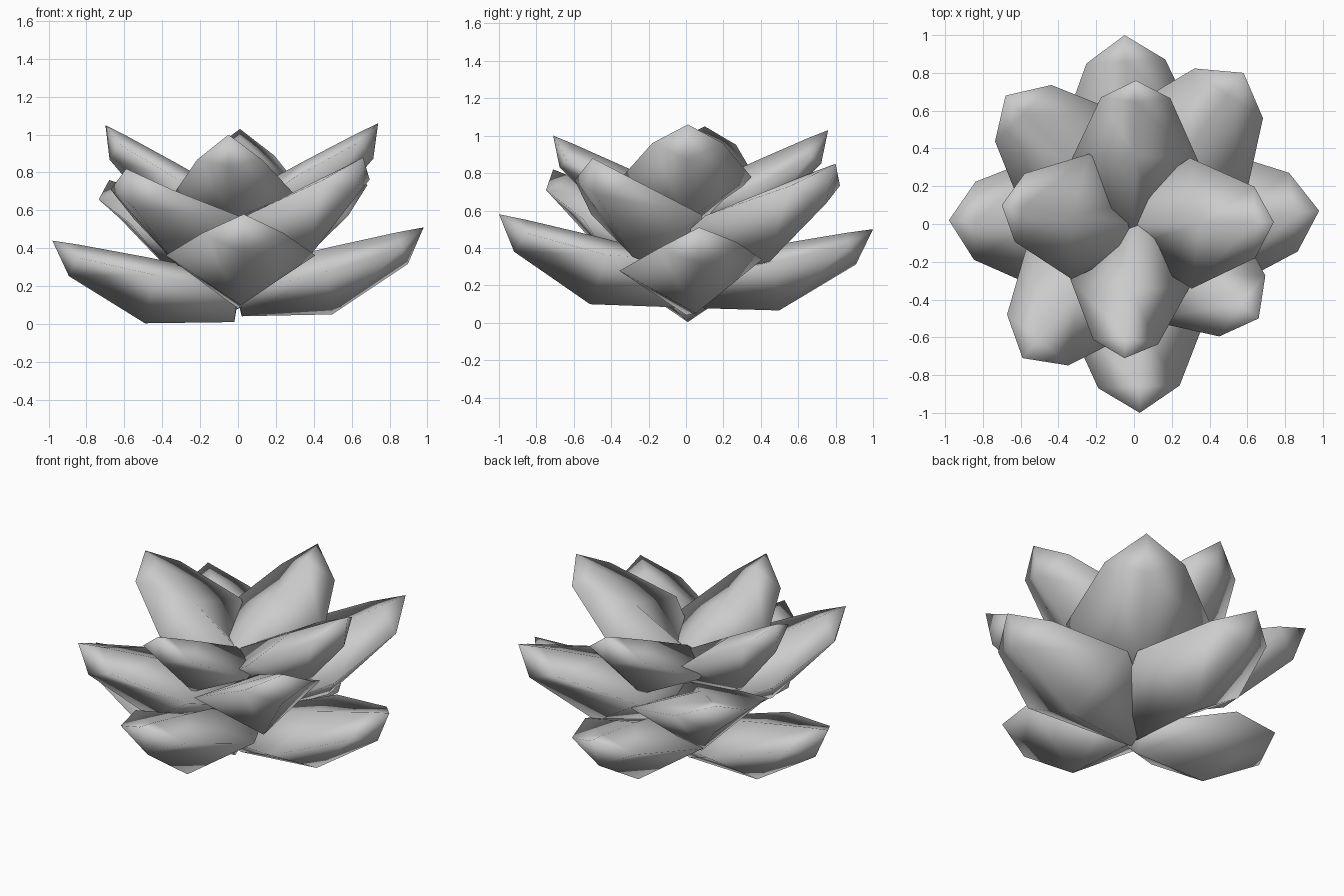
import bpy, bmesh, math
from mathutils import Vector, Matrix

if "Cube" in bpy.data.objects:
    bpy.data.objects.remove(bpy.data.objects["Cube"])

# Petal pod template pointing +x: rings of (right edge, top rib, left edge, bottom rib)
ROOT = [(0, -.14, .14), (0, 0, .25), (0, .14, .14), (.02, 0, 0)]
MID = [(.44, -.385, .25), (.52, 0, .35), (.44, .385, .25), (.50, 0, -.01)]
NEAR_TIP = [(.86, -.21, .34), (.86, 0, .41), (.86, .21, .34), (.91, 0, .24)]
TIP = Vector((1, 0, .43))


def petal(name, tip, root_z, roll=0, lift=0):
    """Root on the axis, tip on the given point; roll twists about the length, lift raises the side edges."""
    d = Vector(tip) - Vector((0, 0, root_z))
    yaw = math.atan2(d.y, d.x)
    pitch = math.atan2(d.z, math.hypot(d.x, d.y)) - math.atan2(TIP.z, TIP.x)
    mat = (Matrix.Translation((0, 0, root_z)) @ Matrix.Rotation(yaw, 4, 'Z')
           @ Matrix.Rotation(-pitch, 4, 'Y') @ Matrix.Rotation(math.radians(roll), 4, TIP)
           @ Matrix.Scale(d.length / TIP.length, 4))
    bm = bmesh.new()
    rings = []
    for ring, k in ((ROOT, 0), (MID, 1), (NEAR_TIP, .6)):
        rings.append([bm.verts.new((x, y, z + (lift * k if y else 0))) for x, y, z in ring])
    end = bm.verts.new(TIP)
    bm.faces.new(rings[0])
    for i in range(4):
        j = (i + 1) % 4
        for a, b in zip(rings, rings[1:]):
            bm.faces.new((a[i], b[i], b[j], a[j]))
        bm.faces.new((rings[2][i], end, rings[2][j]))
    bm.transform(mat)
    bmesh.ops.recalc_face_normals(bm, faces=bm.faces)
    for f in bm.faces:
        f.smooth = True
    me = bpy.data.meshes.new(name)
    bm.to_mesh(me)
    bm.free()
    bpy.context.collection.objects.link(bpy.data.objects.new(name, me))


# Three tiers of four petals: tip position, root height, roll, edge lift
tiers = {
    "lower_petal": [((.98, .07, .51), .04, 5), ((-.05, 1, .50), .08),
                    ((-.98, .02, .44), .01), ((.03, -1, .58), .08)],
    "middle_petal": [((.58, .80, .85), .24), ((-.68, .68, .76), .24),
                     ((-.59, -.71, .82), .24), ((.66, -.50, .88), .24)],
    "upper_petal": [((.74, .01, 1.06), .42, 0, .03), ((.01, .76, 1.03), .46, 0, -.07),
                    ((-.70, .10, 1.05), .42, 0, .03), ((-.05, -.71, 1.0), .46, 0, -.07)],
}
for name, petals in tiers.items():
    for i, args in enumerate(petals):
        petal(f"{name}_{i + 1}", *args)
